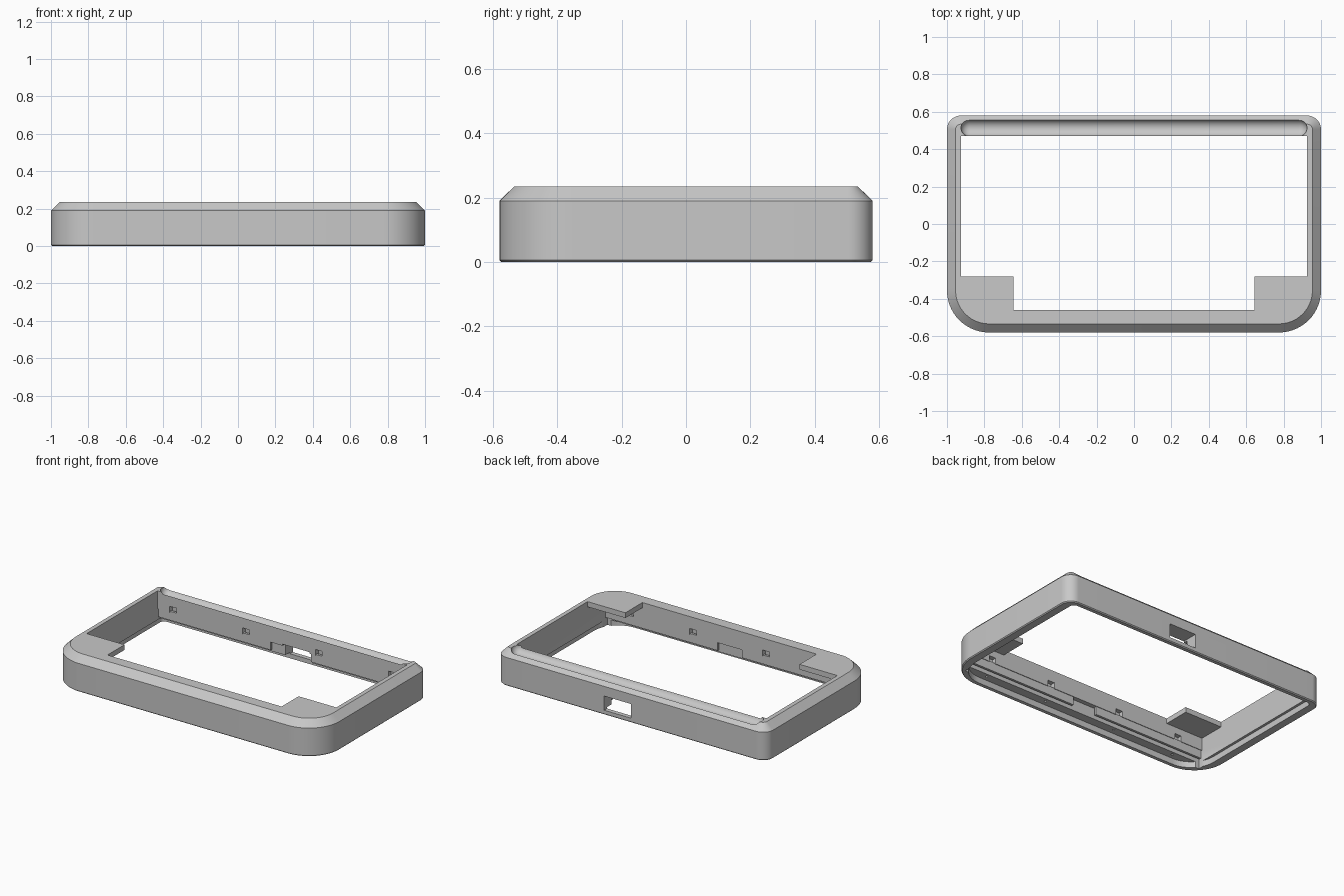
import bpy, bmesh, math
from mathutils import Matrix

cube = bpy.data.objects.get("Cube")
if cube:
    bpy.data.objects.remove(cube, do_unlink=True)

grey = bpy.data.materials.new("plain grey")
grey.use_nodes = True
colour = (0.58, 0.58, 0.58, 1)
grey.diffuse_color = colour
grey.node_tree.nodes["Principled BSDF"].inputs["Base Color"].default_value = colour


def outline(half_x, half_y, front_r, back_r, steps=14):
    """Rounded rectangle with separate front and back corner radii."""
    pts = []
    corners = ((1, 1, back_r), (-1, 1, back_r), (-1, -1, front_r), (1, -1, front_r))
    for i, (sx, sy, r) in enumerate(corners):
        cx, cy = sx * (half_x - r), sy * (half_y - r)
        for k in range(steps + 1):
            a = math.pi / 2 * (i + k / steps)
            pts.append((cx + r * math.cos(a), cy + r * math.sin(a)))
    return pts


def circle(cx, cy, r, n):
    return [(cx + r * math.cos(k * math.tau / n), cy + r * math.sin(k * math.tau / n))
            for k in range(n)]


def loft(name, sections):
    """Skin a stack of (outline, z) rings and cap both ends."""
    bm = bmesh.new()
    rings = [[bm.verts.new((x, y, z)) for x, y in pts] for pts, z in sections]
    n = len(rings[0])
    for a, b in zip(rings, rings[1:]):
        for i in range(n):
            j = (i + 1) % n
            bm.faces.new((a[i], a[j], b[j], b[i]))
    bm.faces.new(rings[0][::-1])
    bm.faces.new(rings[-1])
    bmesh.ops.recalc_face_normals(bm, faces=bm.faces)
    mesh = bpy.data.meshes.new(name)
    bm.to_mesh(mesh)
    bm.free()
    mesh.materials.append(grey)
    ob = bpy.data.objects.new(name, mesh)
    bpy.context.collection.objects.link(ob)
    return ob


def box(name, x0, x1, y0, y1, z0, z1):
    return loft(name, [([(x0, y0), (x1, y0), (x1, y1), (x0, y1)], z) for z in (z0, z1)])


def activate(ob):
    bpy.ops.object.select_all(action='DESELECT')
    ob.select_set(True)
    bpy.context.view_layer.objects.active = ob


def cut(target, cutter):
    mod = target.modifiers.new("cut", 'BOOLEAN')
    mod.operation = 'DIFFERENCE'
    mod.solver = 'EXACT'
    mod.object = cutter
    activate(target)
    bpy.ops.object.modifier_apply(modifier=mod.name)
    bpy.data.objects.remove(cutter, do_unlink=True)


# Outer frame with chamfered top edge
def shell_ring(inset, z):
    return outline(1 - inset, 0.58 - inset, 0.225 - inset, 0.075 - inset), z


frame = loft("frame", [shell_ring(0.006, 0), shell_ring(0, 0.006),
                       shell_ring(0, 0.19), shell_ring(0.046, 0.235)])

# Cavity under the top plate, then the T-shaped window through it
cut(frame, box("cavity", -0.925, 0.925, -0.46, 0.47, -0.1, 0.2))
window = [(-0.925, 0.47), (-0.925, -0.28), (-0.645, -0.28), (-0.645, -0.46),
          (0.645, -0.46), (0.645, -0.28), (0.925, -0.28), (0.925, 0.47)]
cut(frame, loft("window", [(window, 0.15), (window, 0.3)]))

# Recess for the bottom cover, and the deeper step beside the cavity
recess = outline(0.942, 0.55, 0.175, 0.03)
cut(frame, loft("recess", [(recess, -0.1), (recess, 0.04)]))
cut(frame, box("step", -0.925, 0.925, -0.49, 0.5, -0.1, 0.115))

# Round-ended groove along the back of the top
r = 0.046
dome = [(r * math.cos(a), r * math.sin(a)) for a in
        [math.pi / 2 * k / 8 for k in range(8)] + [math.radians(88)]]
straight = 0.925 - r
sections = [(circle(0, 0, rad, 32), -straight - h) for rad, h in reversed(dome)]
sections += [(circle(0, 0, rad, 32), straight + h) for rad, h in dome]
groove = loft("groove", sections)
groove.data.transform(Matrix.Translation((0, 0.514, 0.235))
                      @ Matrix.Rotation(math.pi / 2, 4, 'Y'))
cut(frame, groove)

# Connector port through the back wall
cut(frame, box("port", 0.0, 0.2, 0.4, 0.7, 0.03, 0.125))

# Clip pockets and screw holes along the front and back walls
for y, s, outer in ((0.47, 1, 0.81), (-0.46, -1, 0.735)):
    for x in (-outer, -0.27, 0.27, outer):
        ys = sorted((y - s * 0.05, y + s * 0.03))
        cut(frame, box("pocket", x - 0.025, x + 0.025, *ys, 0.1, 0.155))
        hole = circle(x, y + s * 0.055, 0.008, 12)
        cut(frame, loft("hole", [(hole, 0.02), (hole, 0.07)]))

activate(frame)
bpy.ops.object.shade_smooth_by_angle(angle=math.radians(30))

# Clip rails hanging below the front and back walls, open in the middle
for place, y0, y1, left_start in (("front", -0.48, -0.464, 0.09), ("back", 0.474, 0.49, 0.21)):
    box(place + "_left_rail", left_start, 0.92, y0, y1, 0.06, 0.12)
    box(place + "_right_rail", -0.92, -0.09, y0, y1, 0.06, 0.12)
